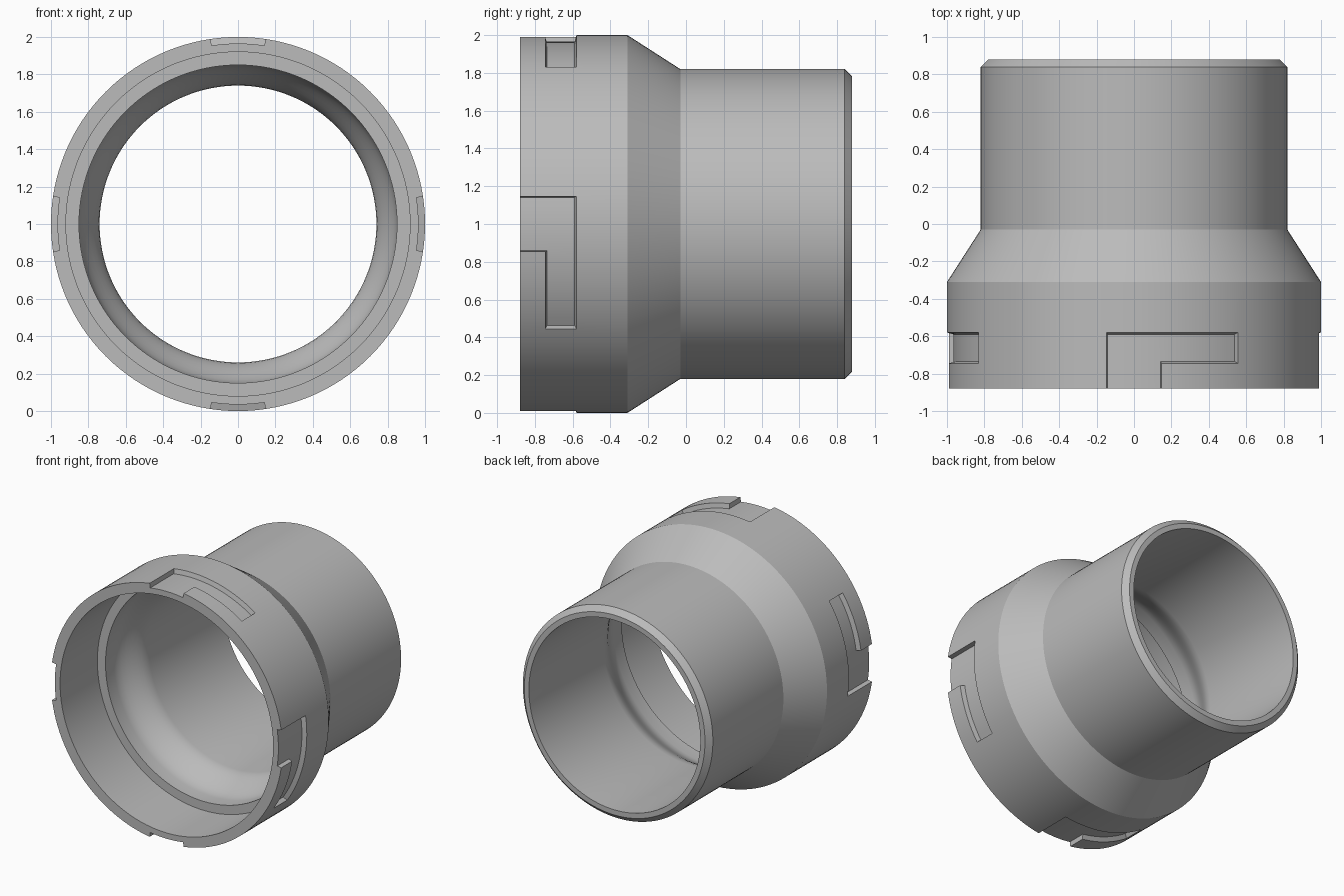
import bpy, bmesh, math

if "Cube" in bpy.data.objects:
    bpy.data.objects.remove(bpy.data.objects["Cube"])

SEG = 128                      # segments around the axis
R, FLOOR = 1.0, 0.965          # socket radius and slot floor radius
FRONT, LIP, SLOT = -0.88, -0.745, -0.58

# Closed wall profile as (y, radius): outside front to back, then inside back to front
profile = [(FRONT, FLOOR), (FRONT, R), (LIP, R), (SLOT, R), (-0.31, R),
           (-0.03, 0.82), (0.84, 0.82), (0.88, 0.78), (0.88, 0.74)]
# Smooth inner throat, from narrow bore to wide bore
for i in range(9):
    t = i / 8
    profile.append((-0.04 - 0.28 * t, 0.74 + 0.11 * t * t * (3 - 2 * t)))
profile += [(-0.42, 0.85), (-0.42, 0.92), (FRONT, 0.92)]

bm = bmesh.new()


def ring_point(y, r, k):
    a = 2 * math.pi * k / SEG          # clockwise from the top, seen from the front
    return (r * math.sin(a), y, 1 + r * math.cos(a))


rings = [[bm.verts.new(ring_point(y, r, k)) for k in range(SEG)] for y, r in profile]

# Skin the profile and collect the bayonet slot cells, four around
slot_faces = []
for p in range(len(rings)):
    a, b = rings[p], rings[(p + 1) % len(rings)]
    for k in range(SEG):
        q = (k + 3) % (SEG // 4)       # position counted from the slot's start
        entry, run = q < 6, q < 15
        if p == 0 and entry:           # rim is open at each slot entry
            continue
        n = (k + 1) % SEG
        f = bm.faces.new((a[k], b[k], b[n], a[n]))
        if (p == 1 and entry) or (p == 2 and run):
            slot_faces.append(f)

# Sink the slots, with slightly sloping side walls
res = bmesh.ops.extrude_face_region(bm, geom=slot_faces)
bmesh.ops.delete(bm, geom=[f for f in slot_faces if f.is_valid], context='FACES')
for v in [g for g in res['geom'] if isinstance(g, bmesh.types.BMVert)]:
    v.co.x *= FLOOR / R
    v.co.z = 1 + (v.co.z - 1) * FLOOR / R
    if abs(v.co.y - SLOT) < 1e-4:
        v.co.y -= 0.01
    elif abs(v.co.y - LIP) < 1e-4:
        v.co.y += 0.01

# Remove the walls that would close the slot entries, then weld
caps = [f for f in bm.faces
        if all(abs(v.co.y - FRONT) < 1e-4 for v in f.verts)
        and max(math.hypot(v.co.x, v.co.z - 1) for v in f.verts) > 0.99
        and (round(math.atan2(f.calc_center_median().x, f.calc_center_median().z - 1)
                   * SEG / (2 * math.pi) - 0.5) + 3) % (SEG // 4) < 6]
bmesh.ops.delete(bm, geom=caps, context='FACES')
bmesh.ops.remove_doubles(bm, verts=bm.verts[:], dist=1e-4)
bmesh.ops.recalc_face_normals(bm, faces=bm.faces[:])

mesh = bpy.data.meshes.new("reducer_sleeve")
bm.to_mesh(mesh)
bm.free()
sleeve = bpy.data.objects.new("reducer_sleeve", mesh)
bpy.context.collection.objects.link(sleeve)

grey = bpy.data.materials.new("plain grey")
grey.diffuse_color = (0.5, 0.5, 0.5, 1)
grey.use_nodes = True
grey.node_tree.nodes["Principled BSDF"].inputs["Base Color"].default_value = grey.diffuse_color
mesh.materials.append(grey)

bpy.context.view_layer.objects.active = sleeve
sleeve.select_set(True)
bpy.ops.object.shade_smooth_by_angle(angle=math.radians(25))
